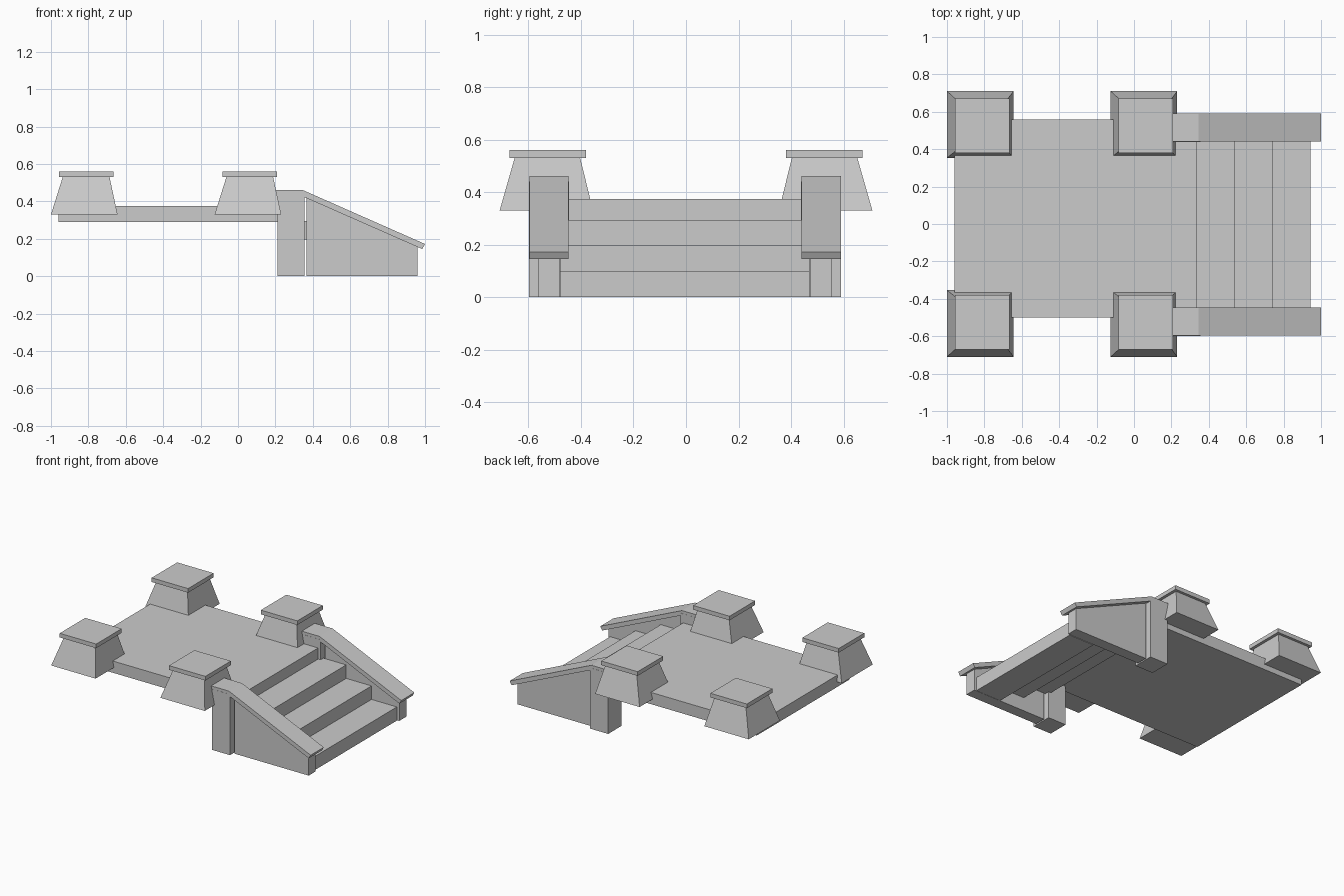
import bpy
import bmesh

cube = bpy.data.objects.get("Cube")
if cube:
    bpy.data.objects.remove(cube, do_unlink=True)

stone = bpy.data.materials.new("grey_stone")
stone.use_nodes = True
stone.diffuse_color = (0.6, 0.6, 0.6, 1)
stone.node_tree.nodes["Principled BSDF"].inputs["Base Color"].default_value = (0.6, 0.6, 0.6, 1)


def loft(name, lower, upper):
    """Close a solid between two matching outlines."""
    bm = bmesh.new()
    a = [bm.verts.new(p) for p in lower]
    b = [bm.verts.new(p) for p in upper]
    bm.faces.new(a)
    bm.faces.new(b)
    for i in range(len(a)):
        j = (i + 1) % len(a)
        bm.faces.new((a[i], a[j], b[j], b[i]))
    bmesh.ops.recalc_face_normals(bm, faces=bm.faces)
    mesh = bpy.data.meshes.new(name)
    bm.to_mesh(mesh)
    bm.free()
    mesh.materials.append(stone)
    obj = bpy.data.objects.new(name, mesh)
    bpy.context.collection.objects.link(obj)
    return obj


def rect(x, y, z):
    return [(x[0], y[0], z), (x[1], y[0], z), (x[1], y[1], z), (x[0], y[1], z)]


def box(name, x, y, z):
    return loft(name, rect(x, y, z[0]), rect(x, y, z[1]))


def square(cx, cy, half, z):
    return rect((cx - half, cx + half), (cy - half, cy + half), z)


def side_profile(name, points, y):
    return loft(name, [(x, y[0], z) for x, z in points], [(x, y[1], z) for x, z in points])


# Platform and its narrower landing at the stairs
box("deck", (-0.96, 0.21), (-0.5, 0.56), (0.29, 0.375))
box("landing", (0.21, 0.335), (-0.48, 0.47), (0.29, 0.375))

# Stepped slabs, open underneath
for i in range(3):
    x = 0.335 + i * 0.203
    top = 0.295 - i * 0.098
    box(f"step_{i + 1}", (x, x + 0.203), (-0.48, 0.47), (max(0, top - 0.1), top))

# Balustrades on both sides of the stairs
for side, y in (("right", -0.522), ("left", 0.515)):
    box(side + "_post", (0.21, 0.355), (y - 0.076, y + 0.076), (0, 0.44))
    side_profile(side + "_stair_wall",
                 [(0.365, 0), (0.96, 0), (0.96, 0.17), (0.365, 0.43)],
                 (y - 0.04, y + 0.04))
    side_profile(side + "_handrail",
                 [(0.2, 0.43), (0.338, 0.43), (0.985, 0.145), (1.0, 0.172), (0.345, 0.461), (0.2, 0.461)],
                 (y - 0.075, y + 0.075))

# Tapered corner pedestals with flat caps
for end, cx in (("outer", -0.822), ("stair", 0.053)):
    for side, s in (("right", -1), ("left", 1)):
        name = f"{end}_{side}_pedestal"
        top_x = cx + 0.01
        loft(name, square(cx, s * 0.532, 0.178, 0.33), square(top_x, s * 0.528, 0.125, 0.53))
        loft(name + "_cap", square(top_x, s * 0.526, 0.146, 0.53), square(top_x, s * 0.526, 0.146, 0.56))
